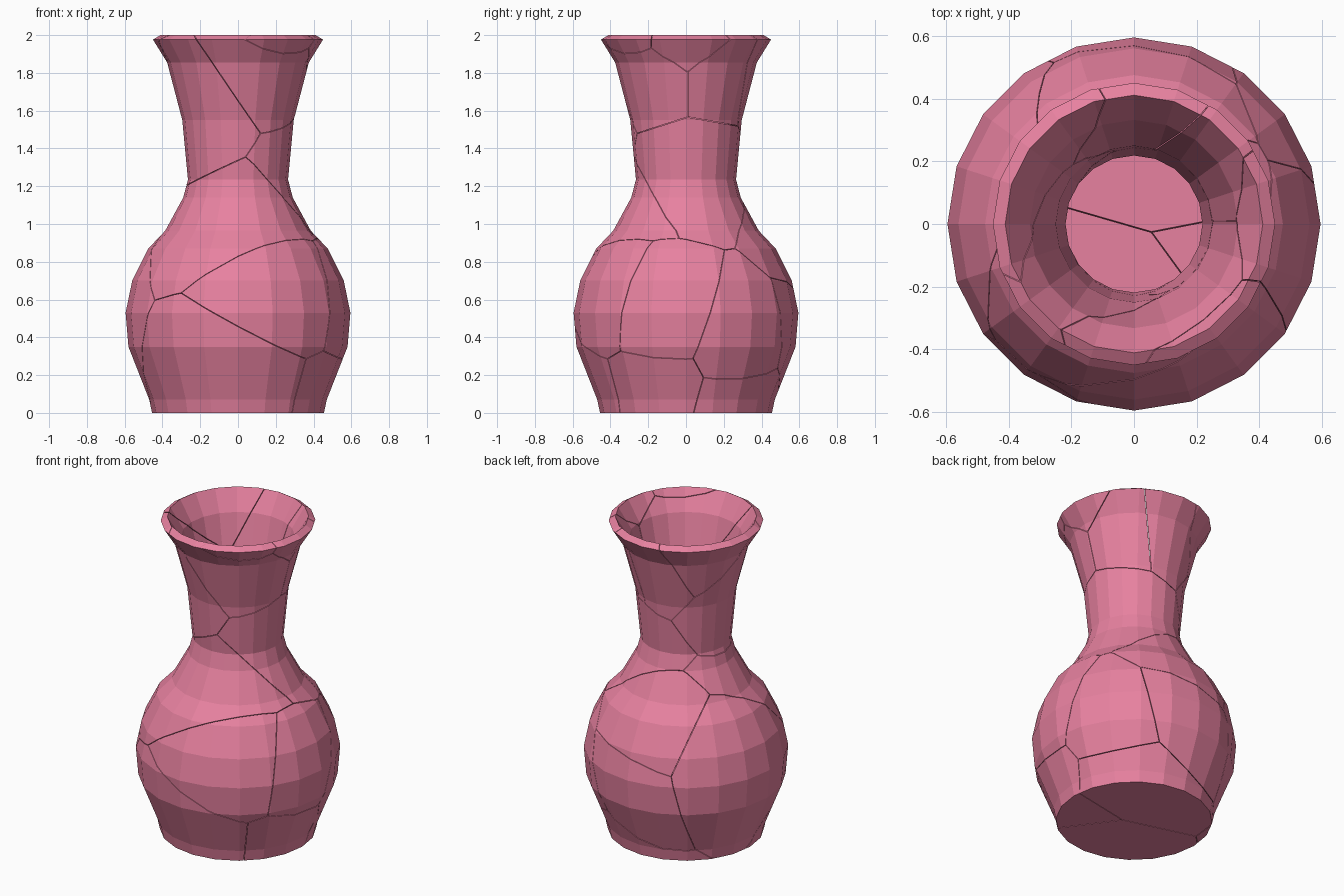
import bpy, bmesh, math
from mathutils import Vector

if "Cube" in bpy.data.objects:
    bpy.data.objects.remove(bpy.data.objects["Cube"])

SIDES, WALL, GAP = 20, 0.046, 0.0015

# Outer profile of the vase: radius, height
OUTER = [(0.455, 0), (0.47, 0.07), (0.58, 0.35), (0.595, 0.53), (0.56, 0.70),
         (0.475, 0.87), (0.385, 0.965), (0.29, 1.14), (0.265, 1.235),
         (0.295, 1.55), (0.375, 1.855), (0.45, 1.976)]

# One point inside each shard; every shard is the region nearest its point
SHARDS = [
    (-.22, -.10, 1.55), (.20, -.13, 1.83), (.41, -.37, 2.02), (.45, .00, 2.00),
    (.20, .15, 1.83), (.00, .33, 1.85), (-.22, .27, 1.95),           # neck and rim
    (.20, .05, 1.27), (.02, -.12, 1.02),                             # shoulder
    (.30, -.35, .57), (.50, -.15, .53), (.38, .28, .38),
    (-.03, .50, .83), (.05, .55, .48), (-.50, .30, .62),             # belly
    (.10, -.30, .20), (.32, -.14, .18), (.25, .22, .10)]             # foot


def inner_profile(pts):
    """Offset the profile inwards by the wall thickness, mitred at each point."""
    path = [Vector((0, 0))] + [Vector(p) for p in pts]
    normals = [Vector((-(b - a).y, (b - a).x)).normalized()
               for a, b in zip(path, path[1:])]
    result = []
    for i, p in enumerate(path[1:]):
        n0, n1 = normals[i], normals[min(i + 1, len(normals) - 1)]
        m = (n0 + n1).normalized()
        result.append(p + m * WALL / m.dot(n0))
    return result


def lathe_vase():
    """Closed hollow vase: outer wall, rim, inner wall, both floors."""
    bm = bmesh.new()
    rings = []
    for r, z in list(OUTER) + [tuple(p) for p in reversed(inner_profile(OUTER))]:
        rings.append([bm.verts.new((r * math.cos(a), r * math.sin(a), z))
                      for a in (math.tau * i / SIDES for i in range(SIDES))])
    for lo, hi in zip(rings, rings[1:]):
        for i in range(SIDES):
            j = (i + 1) % SIDES
            bm.faces.new((lo[i], lo[j], hi[j], hi[i]))
    bm.faces.new(list(reversed(rings[0])))
    bm.faces.new(rings[-1])
    bmesh.ops.recalc_face_normals(bm, faces=bm.faces[:])
    return bm


def cut_shard(whole, seed, others):
    """Trim a copy of the vase to the cell around one seed, capping each cut."""
    bm = whole.copy()
    for other in sorted(others, key=lambda o: (o - seed).length):
        normal = (other - seed).normalized()
        cut = bmesh.ops.bisect_plane(
            bm, geom=bm.verts[:] + bm.edges[:] + bm.faces[:], dist=1e-5,
            plane_co=(seed + other) / 2 - normal * GAP, plane_no=normal,
            clear_outer=True)
        edges = [e for e in cut["geom_cut"]
                 if isinstance(e, bmesh.types.BMEdge) and e.is_boundary]
        if edges:
            bmesh.ops.triangle_fill(bm, edges=edges, use_beauty=True, normal=normal)
    if bm.faces:
        bmesh.ops.recalc_face_normals(bm, faces=bm.faces[:])
    return bm


clay = bpy.data.materials.new("pink_clay")
clay.diffuse_color = (0.80, 0.22, 0.35, 1)
clay.use_nodes = True
clay.node_tree.nodes["Principled BSDF"].inputs["Base Color"].default_value = clay.diffuse_color

# Break the vase into closely fitting shards
vase = lathe_vase()
seeds = [Vector(s) for s in SHARDS]
for k, seed in enumerate(seeds):
    piece = cut_shard(vase, seed, seeds[:k] + seeds[k + 1:])
    if piece.faces:
        mesh = bpy.data.meshes.new("vase_shard")
        piece.to_mesh(mesh)
        mesh.materials.append(clay)
        obj = bpy.data.objects.new(f"vase_shard_{k + 1:02d}", mesh)
        bpy.context.collection.objects.link(obj)
    piece.free()
vase.free()
